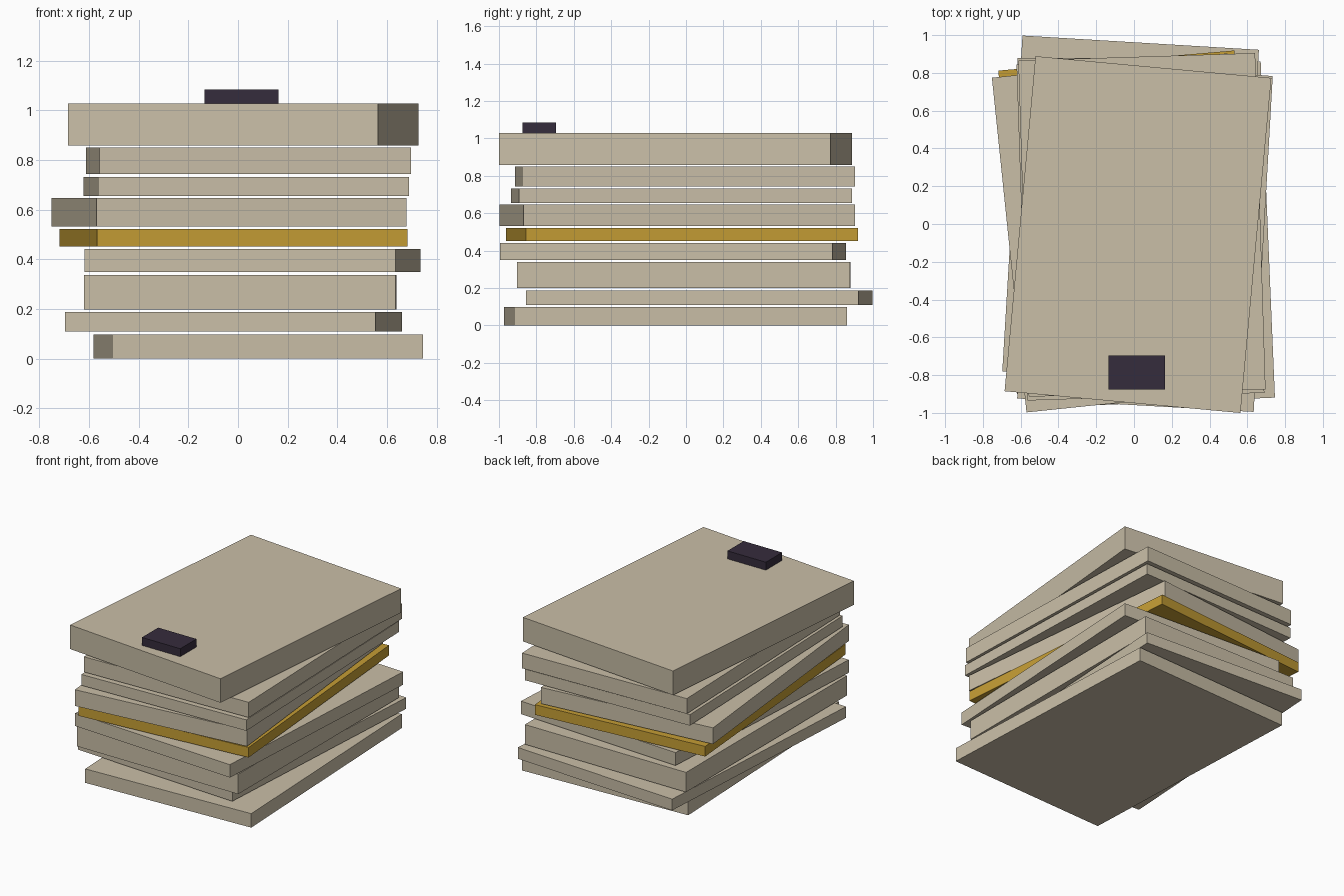
import bpy, math

if "Cube" in bpy.data.objects:
    bpy.data.objects.remove(bpy.data.objects["Cube"])


def material(name, rgb):
    m = bpy.data.materials.new(name)
    m.diffuse_color = (*rgb, 1)
    m.use_nodes = True
    m.node_tree.nodes["Principled BSDF"].inputs["Base Color"].default_value = m.diffuse_color
    return m


beige = material("warm_beige", (0.59, 0.52, 0.39))
gold = material("mustard_gold", (0.56, 0.34, 0.035))
dark = material("dark_plum", (0.036, 0.025, 0.045))


def block(name, size, centre, bottom, turn, mat):
    """Box of a given size, resting at height bottom, turned about z (degrees)."""
    bpy.ops.mesh.primitive_cube_add(size=1)
    ob = bpy.context.object
    ob.name = name
    ob.scale = size
    ob.location = (*centre, bottom + size[2] / 2)
    ob.rotation_euler.z = math.radians(turn)
    bpy.ops.object.transform_apply(location=False, rotation=False, scale=True)
    ob.data.materials.append(mat)


# Loosely stacked slabs: centre x, centre y, bottom, top, turn
WIDTH, DEPTH = 1.254, 1.781
slabs = [
    (0.082, -0.056, 0.000, 0.098, 2.43),
    (-0.018, 0.071, 0.109, 0.188, -3.44),
    (0.009, -0.012, 0.199, 0.338, -0.12),
    (0.058, -0.070, 0.350, 0.441, -3.25),
    (-0.018, -0.022, 0.451, 0.522, 4.86),
    (-0.037, -0.047, 0.533, 0.647, 5.90),
    (0.034, -0.024, 0.655, 0.732, 1.88),
    (0.042, -0.005, 0.743, 0.850, 1.78),
    (0.021, -0.056, 0.859, 1.028, -5.27),
]
for i, (x, y, bottom, top, turn) in enumerate(slabs):
    accent = i == 4
    block("gold_slab" if accent else f"slab_{i + 1}",
          (WIDTH, DEPTH, top - bottom), (x, y), bottom, turn,
          gold if accent else beige)

# Small dark block near the front edge of the top slab
block("top_block", (0.298, 0.18, 0.056), (0.015, -0.785), 1.028, 0, dark)
